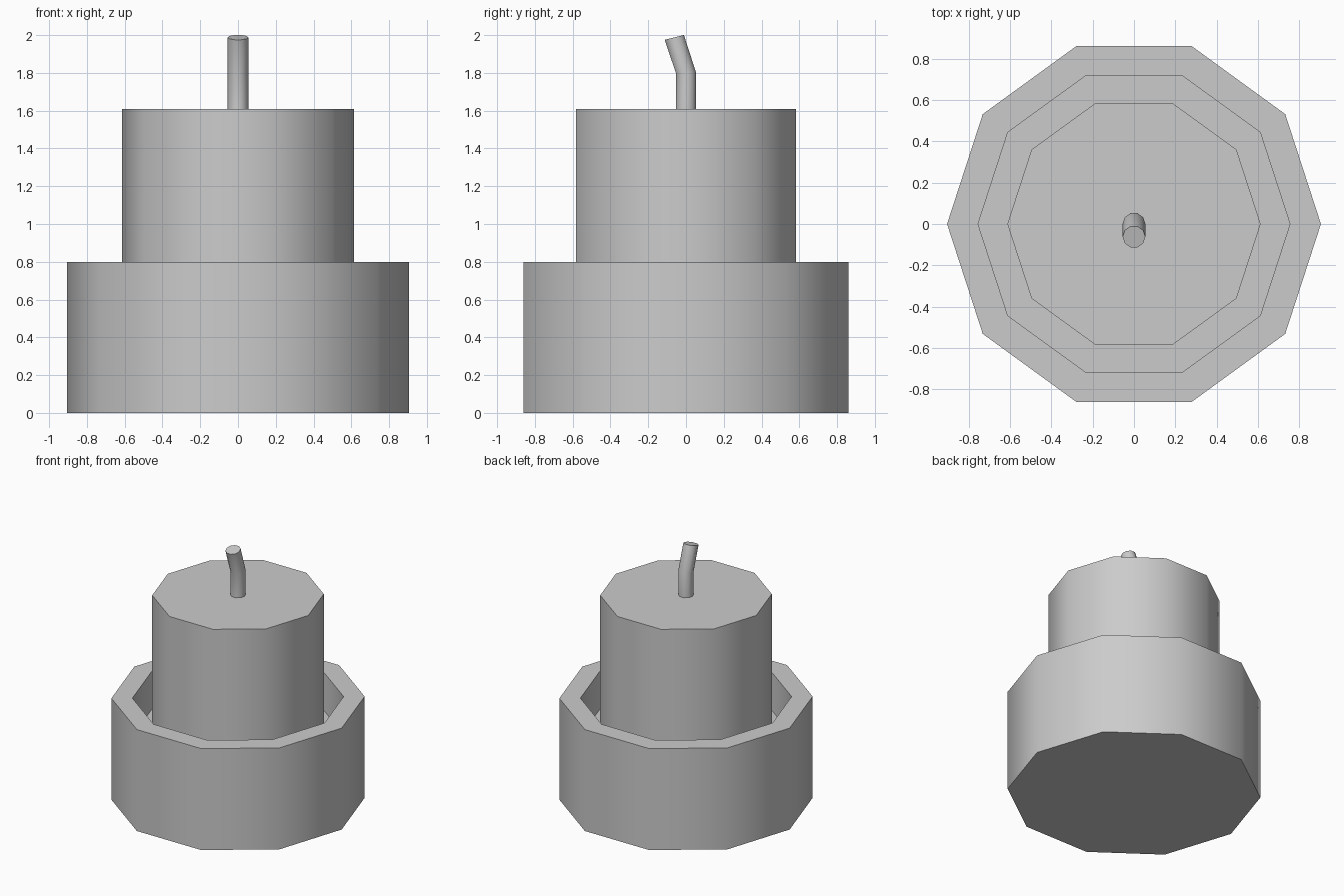
import bpy, bmesh, math

if "Cube" in bpy.data.objects:
    bpy.data.objects.remove(bpy.data.objects["Cube"])

SIDES = 10


def ring_solid(name, rings):
    """Skin a stack of ten-sided rings (radius, y, z, tilt) and cap both ends."""
    bm = bmesh.new()
    loops = []
    for r, y0, z0, tilt in rings:
        loop = []
        for i in range(SIDES):
            a = 2 * math.pi * i / SIDES
            x, y = r * math.cos(a), r * math.sin(a)
            loop.append(bm.verts.new((x, y0 + y * math.cos(tilt), z0 + y * math.sin(tilt))))
        loops.append(loop)
    for low, high in zip(loops, loops[1:]):
        for i in range(SIDES):
            j = (i + 1) % SIDES
            bm.faces.new((low[i], low[j], high[j], high[i]))
    bm.faces.new(loops[0][::-1])
    bm.faces.new(loops[-1])
    bmesh.ops.recalc_face_normals(bm, faces=bm.faces[:])
    mesh = bpy.data.meshes.new(name)
    bm.to_mesh(mesh)
    bm.free()
    obj = bpy.data.objects.new(name, mesh)
    bpy.context.collection.objects.link(obj)
    # Smooth around the sides, sharp at rims
    bpy.ops.object.select_all(action='DESELECT')
    obj.select_set(True)
    bpy.context.view_layer.objects.active = obj
    bpy.ops.object.shade_smooth_by_angle(angle=math.radians(40))
    return obj


# Holder: outer wall, rim, inner wall and raised floor
FLOOR = 0.5
ring_solid("holder", [(0.905, 0, 0, 0), (0.905, 0, 0.8, 0),
                      (0.755, 0, 0.8, 0), (0.755, 0, FLOOR, 0)])

# Candle standing on the holder floor
ring_solid("candle", [(0.613, 0, FLOOR, 0), (0.613, 0, 1.61, 0)])

# Wick: straight stem, then leaning toward the front
ring_solid("wick", [(0.055, 0, 1.61, 0), (0.055, 0, 1.8, math.radians(6)),
                    (0.055, -0.062, 1.988, math.radians(14))])
